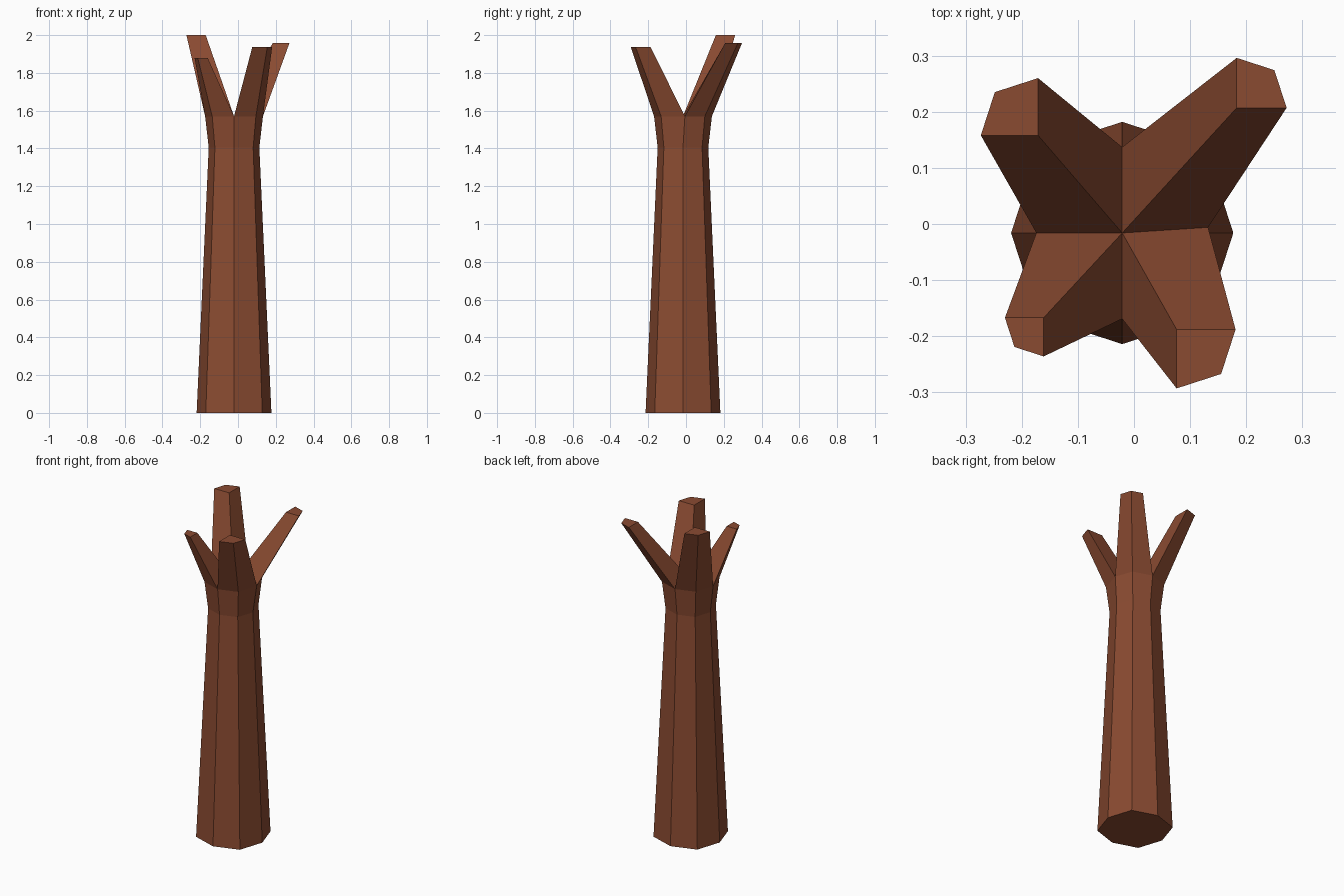
import bpy
import bmesh
import math

cube = bpy.data.objects.get("Cube")
if cube:
    bpy.data.objects.remove(cube, do_unlink=True)

CENTRE = (-0.021, -0.016)
CORNER = 0.755  # diagonal corner offset relative to the ring radius

# Bark material
bark = bpy.data.materials.new("brown_bark")
bark.use_nodes = True
colour = (0.255, 0.07, 0.031, 1.0)
bark.diffuse_color = colour
bark.node_tree.nodes["Principled BSDF"].inputs["Base Color"].default_value = colour

bm = bmesh.new()


def outline(radius):
    """Eight offsets, alternating between axis and diagonal corners."""
    points = []
    for i in range(8):
        angle = i * math.pi / 4
        reach = radius if i % 2 == 0 else radius * CORNER * math.sqrt(2)
        points.append((reach * math.cos(angle), reach * math.sin(angle)))
    return points


def ring(radius, z):
    return [bm.verts.new((CENTRE[0] + x, CENTRE[1] + y, z)) for x, y in outline(radius)]


def bridge(lower, upper):
    count = len(lower)
    for i in range(count):
        j = (i + 1) % count
        bm.faces.new((lower[i], lower[j], upper[j], upper[i]))


# Tapered trunk that flares out below the fork
rings = [ring(0.198, 0), ring(0.134, 1.405), ring(0.153, 1.57)]
bm.faces.new(rings[0][::-1])
for lower, upper in zip(rings, rings[1:]):
    bridge(lower, upper)
rim = rings[-1]
rim[0].co.y += 0.01
fork = bm.verts.new((*CENTRE, 1.57))

# Four branches, one per quarter: inner corner x, y, z and tip size
branches = [
    (0.183, 0.207, 1.957, 0.089),
    (-0.171, 0.158, 2.0, 0.102),
    (-0.161, -0.167, 1.88, 0.069),
    (0.076, -0.188, 1.938, 0.105),
]
for quarter, (x, y, z, size) in enumerate(branches):
    corners = [(2 * quarter + k) % 8 for k in range(3)]
    shape = outline(size)
    base = [fork] + [rim[k] for k in corners]
    tip = [bm.verts.new((x, y, z))]
    tip += [bm.verts.new((x + shape[k][0], y + shape[k][1], z)) for k in corners]
    bridge(base, tip)
    bm.faces.new(tip)

bmesh.ops.recalc_face_normals(bm, faces=bm.faces)
mesh = bpy.data.meshes.new("forked_tree_trunk")
bm.to_mesh(mesh)
bm.free()
mesh.materials.append(bark)
trunk = bpy.data.objects.new("forked_tree_trunk", mesh)
bpy.context.collection.objects.link(trunk)
